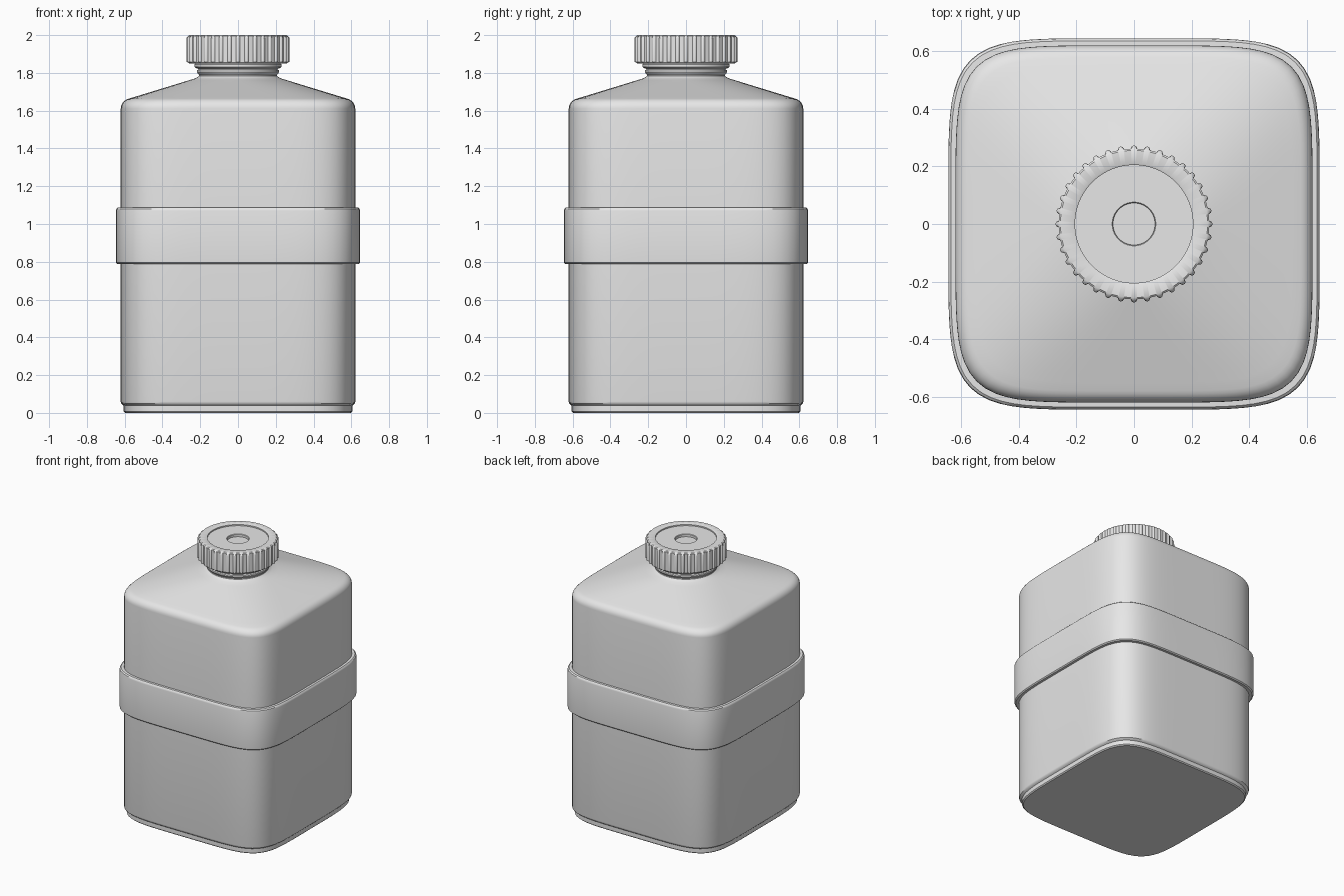
import bpy, bmesh, math

if "Cube" in bpy.data.objects:
    bpy.data.objects.remove(bpy.data.objects["Cube"])

grey = bpy.data.materials.new("plain_grey")
grey.diffuse_color = (0.8, 0.8, 0.8, 1)
grey.use_nodes = True
grey.node_tree.nodes["Principled BSDF"].inputs["Base Color"].default_value = grey.diffuse_color


def rounded_square(a, n):
    """Radius function of a superellipse; n = 2 is a circle."""
    return lambda t: a / (abs(math.cos(t)) ** n + abs(math.sin(t)) ** n) ** (1 / n)


def circle(r):
    return lambda t: r


def ribbed(r, h, count=36):
    return lambda t: r + h * math.sqrt(max(0.0, math.cos(count * t)))


def loft(name, sections, segs, cap=True, closed=False, angle=35):
    """Skin a stack of (radius function, z) outlines."""
    bm = bmesh.new()
    rings = []
    for f, z in sections:
        ring = []
        for i in range(segs):
            t = 2 * math.pi * i / segs
            ring.append(bm.verts.new((f(t) * math.cos(t), f(t) * math.sin(t), z)))
        rings.append(ring)
    pairs = list(zip(rings, rings[1:]))
    if closed:
        pairs.append((rings[-1], rings[0]))
    for lo, hi in pairs:
        for i in range(segs):
            j = (i + 1) % segs
            bm.faces.new((lo[i], lo[j], hi[j], hi[i]))
    if cap:
        bm.faces.new(rings[0][::-1])
        bm.faces.new(rings[-1])
    bmesh.ops.recalc_face_normals(bm, faces=bm.faces)
    me = bpy.data.meshes.new(name)
    bm.to_mesh(me)
    bm.free()
    ob = bpy.data.objects.new(name, me)
    bpy.context.collection.objects.link(ob)
    me.materials.append(grey)
    bpy.ops.object.select_all(action='DESELECT')
    ob.select_set(True)
    bpy.context.view_layer.objects.active = ob
    bpy.ops.object.shade_smooth_by_angle(angle=math.radians(angle))
    return ob


N = 5.5

# bottle body: stepped foot, straight walls, rounded shoulder edge
body = [(rounded_square(a, N), z) for a, z in (
    (0.598, 0.0), (0.605, 0.007), (0.605, 0.038), (0.612, 0.043),
    (0.619, 0.05), (0.621, 0.06), (0.621, 1.61))]
for k in range(1, 7):
    p = math.radians(75) * k / 6
    body.append((rounded_square(0.566 + 0.055 * math.cos(p), N), 1.61 + 0.055 * math.sin(p)))

# shoulder: square outline blends to the round neck
for k in range(1, 13):
    s = k / 12
    body.append((rounded_square(0.58 - 0.35 * s, N - (N - 2) * s), 1.663 + 0.107 * s))

# neck with bead and collar
body += [(circle(r), z) for r, z in (
    (0.217, 1.776), (0.208, 1.783), (0.207, 1.79), (0.213, 1.797),
    (0.218, 1.806), (0.216, 1.814), (0.208, 1.82), (0.222, 1.826),
    (0.231, 1.832), (0.231, 1.845), (0.22, 1.852), (0.2, 1.87))]
loft("bottle_body", body, 128)

# raised band round the middle
band = [(rounded_square(a, N), z) for a, z in (
    (0.61, 0.788), (0.638, 0.788), (0.645, 0.795), (0.646, 0.805),
    (0.646, 1.07), (0.644, 1.08), (0.637, 1.087), (0.61, 1.088))]
loft("middle_band", band, 128, cap=False, closed=True)

# screw cap with ribbed side, sunken top disc and centre dimple
lid = [(circle(0.19), 1.85), (circle(0.258), 1.85), (ribbed(0.262, 0.0), 1.855),
       (ribbed(0.262, 0.011), 1.858), (ribbed(0.262, 0.011), 1.985),
       (ribbed(0.262, 0.003), 1.995)]
lid += [(circle(r), z) for r, z in (
    (0.256, 2.0), (0.21, 2.0), (0.205, 1.997), (0.205, 1.988),
    (0.076, 1.988), (0.073, 1.985), (0.073, 1.968))]
loft("screw_cap", lid, 432)
